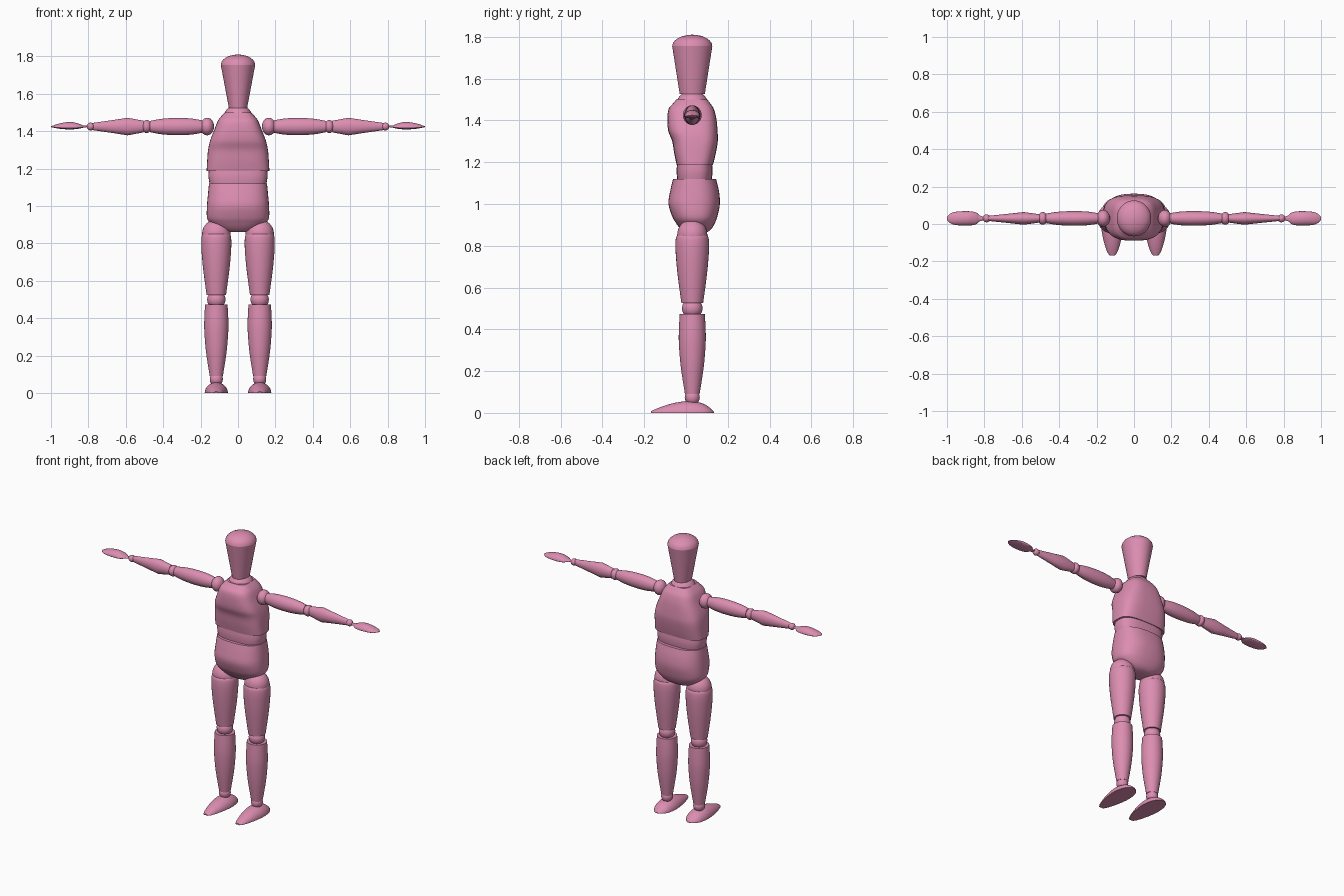
import bpy, bmesh, math

if "Cube" in bpy.data.objects:
    bpy.data.objects.remove(bpy.data.objects["Cube"])

pink = bpy.data.materials.new("pink")
pink.diffuse_color = (0.72, 0.27, 0.44, 1)
pink.use_nodes = True
pink.node_tree.nodes["Principled BSDF"].inputs["Base Color"].default_value = pink.diffuse_color
CY = 0.03      # depth of the body axis
LEG = 0.116    # sideways offset of the legs
ARM = 1.425    # height of the arms


def catmull(p, k):
    """Refine a list of cross-sections with k steps per span."""
    out = []
    for i in range(len(p) - 1):
        a, b, c, d = p[max(i - 1, 0)], p[i], p[i + 1], p[min(i + 2, len(p) - 1)]
        for j in range(k):
            t = j / k
            out.append([0.5 * (2 * q + (r - o) * t + (2 * o - 5 * q + 4 * r - s) * t * t
                               + (3 * q - o - 3 * r + s) * t ** 3) for o, q, r, s in zip(a, b, c, d)])
    return out + [list(p[-1])]


def finish(ob, mirror):
    ob.data.materials.append(pink)
    bpy.ops.object.select_all(action='DESELECT')
    ob.select_set(True)
    bpy.context.view_layer.objects.active = ob
    bpy.ops.object.shade_smooth_by_angle(angle=math.radians(32))
    if mirror:
        ob.modifiers.new("mirror", 'MIRROR')


def loft(name, secs, axis='z', power=2, k=4, low=1, mirror=False, n=40):
    """Sections: (position, centre u, centre v, radius u, radius v); low scales the underside."""
    bm = bmesh.new()
    rings = []
    for t, cu, cv, ru, rv in catmull(secs, k):
        ring = []
        for i in range(n):
            a = 2 * math.pi * i / n
            c, s = math.cos(a), math.sin(a)
            u = cu + ru * math.copysign(abs(c) ** (2 / power), c)
            v = math.copysign(abs(s) ** (2 / power), s)
            v = cv + rv * v * (low if v < 0 else 1)
            ring.append(bm.verts.new({'z': (u, v, t), 'x': (t, u, v), 'y': (u, t, v)}[axis]))
        rings.append(ring)
    for r, q in zip(rings, rings[1:]):
        for i in range(n):
            j = (i + 1) % n
            bm.faces.new((r[i], r[j], q[j], q[i]))
    bm.faces.new(rings[0])
    bm.faces.new(rings[-1])
    bmesh.ops.recalc_face_normals(bm, faces=bm.faces)
    me = bpy.data.meshes.new(name)
    bm.to_mesh(me)
    bm.free()
    ob = bpy.data.objects.new(name, me)
    bpy.context.collection.objects.link(ob)
    finish(ob, mirror)


def ball(name, loc, size, mirror=False):
    me = bpy.data.meshes.new(name)
    bm = bmesh.new()
    bmesh.ops.create_uvsphere(bm, u_segments=32, v_segments=16, radius=1)
    for v in bm.verts:
        v.co = [l + s * c for l, s, c in zip(loc, size, v.co)]
    bm.to_mesh(me)
    bm.free()
    ob = bpy.data.objects.new(name, me)
    bpy.context.collection.objects.link(ob)
    finish(ob, mirror)


def limb(name, prof, u, v, axis='z', k=4, squash=1):
    """Mirrored turned limb from (position, radius) pairs."""
    loft(name, [(t, u, v, r * squash, r) for t, r in prof], axis, k=k, mirror=True, n=32)


# Head and neck
loft("head", [(1.525, 0, CY, .049, .060), (1.755, 0, CY, .092, .096)], k=1)
dome = [(1.755 + .055 * math.sin(a), 0, CY, .092 * math.cos(a), .096 * math.cos(a))
        for a in [math.radians(d) for d in (0, 15, 30, 45, 60, 75, 88)]]
loft("head_dome", dome, k=1)
ball("neck", (0, CY, 1.465), (.079, .079, .079))

# Torso
loft("chest", [(1.187, 0, .042, .168, .087), (1.24, 0, .043, .165, .099), (1.3, 0, .043, .160, .109),
               (1.35, 0, .033, .149, .118), (1.41, 0, .028, .126, .117), (1.455, 0, .025, .108, .108),
               (1.48, 0, .027, .09, .09), (1.5, 0, .028, .07, .074)], power=3.2)
loft("waist", [(1.09, 0, .04, .145, .078), (1.15, 0, .041, .157, .086), (1.2, 0, .041, .156, .083)], power=2.8)
loft("pelvis", [(.86, 0, .045, .05, .04), (.868, 0, .047, .085, .06), (.885, 0, .047, .12, .078),
                (.91, 0, .045, .15, .094), (.94, 0, .042, .166, .108), (1.0, 0, .039, .166, .123),
                (1.06, 0, .041, .161, .117), (1.12, 0, .041, .155, .103)], power=2.5)

# Legs
ball("hip_joints", (LEG, CY, .852), (.076, .072, .076), True)
limb("thighs", [(.862, .055), (.848, .074), (.82, .080), (.76, .079), (.66, .070), (.525, .052)], LEG, CY)
ball("knee_joints", (LEG, CY, .50), (.049, .049, .049), True)
limb("shins", [(.473, .060), (.40, .064), (.33, .064), (.22, .055), (.09, .035)], LEG, CY)
ball("ankle_joints", (LEG, CY, .075), (.035, .036, .038), True)
loft("feet", [(-.168, LEG, 0, .014, .008), (-.15, LEG, 0, .027, .016), (-.11, LEG, 0, .041, .032),
              (-.05, LEG, 0, .055, .049), (.02, LEG, 0, .062, .057), (.08, LEG, 0, .054, .045),
              (.115, LEG, 0, .036, .024), (.134, LEG, 0, .010, .005)], 'y', low=0, mirror=True)

# Arms
ball("shoulder_joints", (.165, CY, ARM), (.037, .045, .047), True)
limb("upper_arms", [(.188, .032), (.25, .043), (.33, .046), (.41, .041), (.47, .030)], CY, ARM, 'x', squash=.85)
ball("elbow_joints", (.488, CY, ARM), (.026, .034, .035), True)
limb("forearms", [(.505, .031), (.59, .047), (.66, .036), (.785, .018)], CY, ARM, 'x', k=1, squash=.72)
ball("wrist_joints", (.788, CY, ARM), (.021, .021, .021), True)
loft("hands", [(.80, CY, 1.424, .008, .006), (.825, CY, 1.422, .016, .008), (.845, CY, 1.420, .032, .018),
               (.88, CY, 1.419, .038, .029), (.92, CY, 1.419, .038, .029), (.96, CY, 1.420, .034, .020),
               (.985, CY, 1.422, .024, .010), (1.0, CY, 1.423, .008, .003)], 'x', low=.3, mirror=True)
